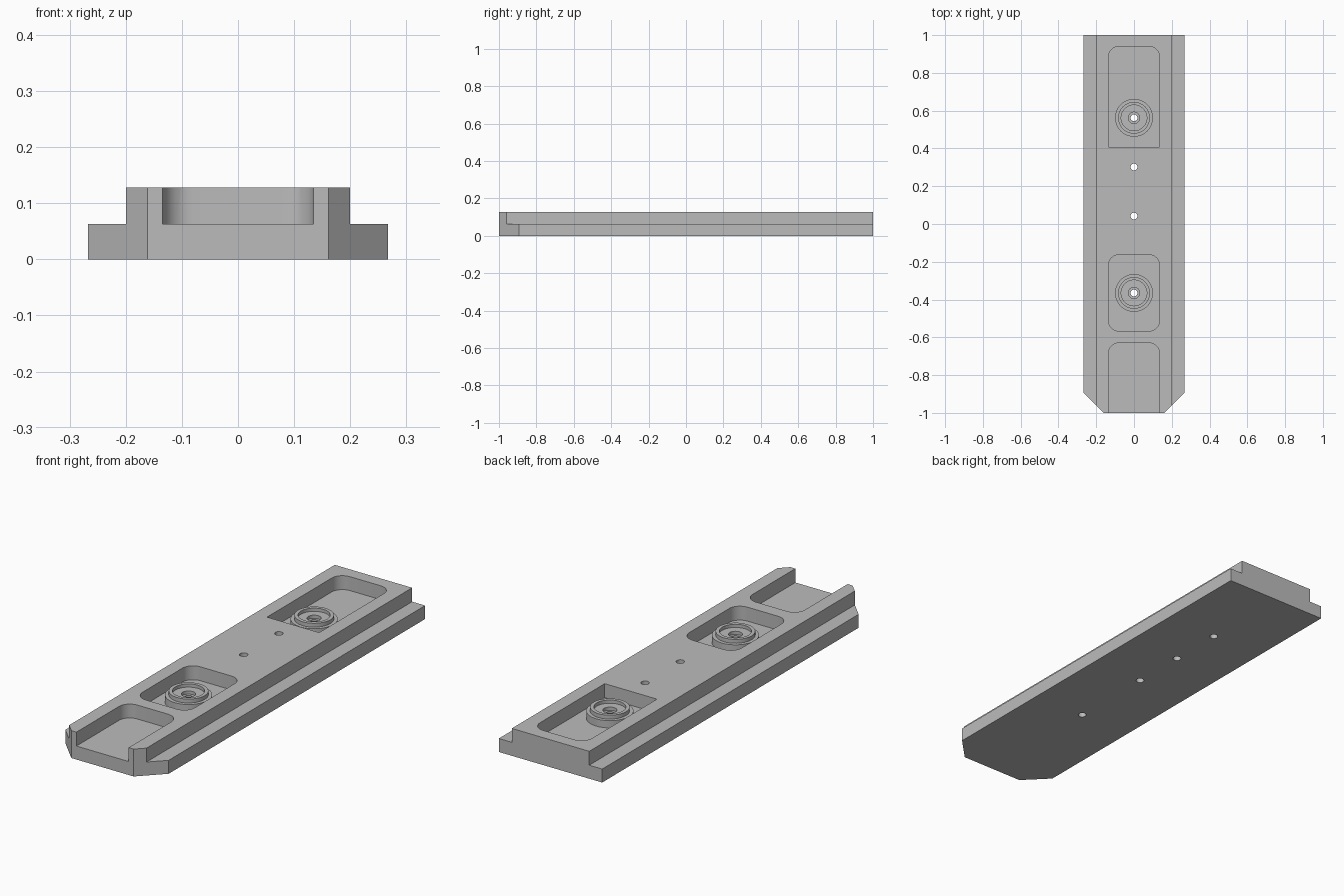
import bpy
import bmesh
import math

if "Cube" in bpy.data.objects:
    bpy.data.objects.remove(bpy.data.objects["Cube"], do_unlink=True)

HALF_W, RAIL_W, POCKET_W = 0.267, 0.2, 0.135
LEDGE_Z, TOP_Z = 0.063, 0.128
HOLE_R = 0.018
BOSS_Y = (0.562, -0.365)

grey = bpy.data.materials.new("plain grey")
grey.use_nodes = True
grey.diffuse_color = (0.5, 0.5, 0.5, 1)
bsdf = grey.node_tree.nodes["Principled BSDF"]
bsdf.inputs["Base Color"].default_value = grey.diffuse_color
bsdf.inputs["Roughness"].default_value = 0.7


def make_object(name, bm):
    bmesh.ops.recalc_face_normals(bm, faces=bm.faces)
    mesh = bpy.data.meshes.new(name)
    bm.to_mesh(mesh)
    bm.free()
    mesh.materials.append(grey)
    obj = bpy.data.objects.new(name, mesh)
    bpy.context.collection.objects.link(obj)
    return obj


def prism(name, outline, z0, z1):
    """Extrude a flat outline from z0 to z1."""
    bm = bmesh.new()
    face = bm.faces.new([bm.verts.new((x, y, z0)) for x, y in outline])
    ext = bmesh.ops.extrude_face_region(bm, geom=[face])
    top = [v for v in ext["geom"] if isinstance(v, bmesh.types.BMVert)]
    bmesh.ops.translate(bm, verts=top, vec=(0, 0, z1 - z0))
    return make_object(name, bm)


def arc(cx, cy, r, start, sweep, steps):
    return [(cx + r * math.cos(math.radians(start + sweep * i / steps)),
             cy + r * math.sin(math.radians(start + sweep * i / steps)))
            for i in range(steps + 1)]


def rect(x0, x1, y0, y1):
    return [(x0, y0), (x1, y0), (x1, y1), (x0, y1)]


def pocket_outline(y0, y1, round_front, r=0.055):
    """Rectangle with rounded back corners and optionally rounded front ones."""
    w = POCKET_W
    pts = arc(w - r, y1 - r, r, 0, 90, 8) + arc(r - w, y1 - r, r, 90, 90, 8)
    if round_front:
        pts += arc(r - w, y0 + r, r, 180, 90, 8) + arc(w - r, y0 + r, r, 270, 90, 8)
    else:
        pts += [(-w, y0), (w, y0)]
    return pts


def finish(obj):
    bpy.ops.object.select_all(action="DESELECT")
    obj.select_set(True)
    bpy.context.view_layer.objects.active = obj
    for mod in list(obj.modifiers):
        bpy.ops.object.modifier_apply(modifier=mod.name)
    bpy.ops.object.shade_smooth_by_angle(angle=math.radians(30))


# Bar with chamfered front corners
body = prism("bar_body", [(-0.161, -1), (0.161, -1), (HALF_W, -0.893), (HALF_W, 1),
                          (-HALF_W, 1), (-HALF_W, -0.893)], 0, TOP_Z)

# Side ledges, pockets and through holes
cutters = [prism("ledge_cutter", rect(*sorted((s * RAIL_W, s * 0.4)), -1.2, 1.2), LEDGE_Z, 0.3)
           for s in (-1, 1)]
for y0, y1, rounded in ((0.407, 0.94, False), (-0.567, -0.163, True), (-1.2, -0.63, False)):
    cutters.append(prism("pocket_cutter", pocket_outline(y0, y1, rounded), LEDGE_Z, 0.3))
for y in (0.302, 0.042) + BOSS_Y:
    cutters.append(prism("hole_cutter", arc(0, y, HOLE_R, 0, 360, 32)[:-1], -0.1, 0.4))

for cutter in cutters:
    cutter.hide_render = True
    mod = body.modifiers.new("cut", "BOOLEAN")
    mod.operation, mod.solver, mod.object = "DIFFERENCE", "EXACT", cutter
finish(body)
for cutter in cutters:
    bpy.data.objects.remove(cutter, do_unlink=True)

# Stepped round bosses with a raised rim and a counterbored hole
PROFILE = [(0.1, LEDGE_Z), (0.1, 0.097), (0.084, 0.097), (0.084, 0.115), (0.068, 0.115),
           (0.068, 0.1), (0.03, 0.1), (0.03, 0.085), (HOLE_R, 0.085), (HOLE_R, LEDGE_Z)]
for name, y in zip(("back_boss", "front_boss"), BOSS_Y):
    bm = bmesh.new()
    verts = [bm.verts.new((r, 0, z)) for r, z in PROFILE]
    edges = [bm.edges.new(pair) for pair in zip(verts, verts[1:] + verts[:1])]
    bmesh.ops.spin(bm, geom=verts + edges, cent=(0, 0, 0), axis=(0, 0, 1),
                   angle=math.tau, steps=48, use_duplicate=False)
    bmesh.ops.remove_doubles(bm, verts=bm.verts, dist=0.0001)
    boss = make_object(name, bm)
    boss.location.y = y
    finish(boss)
